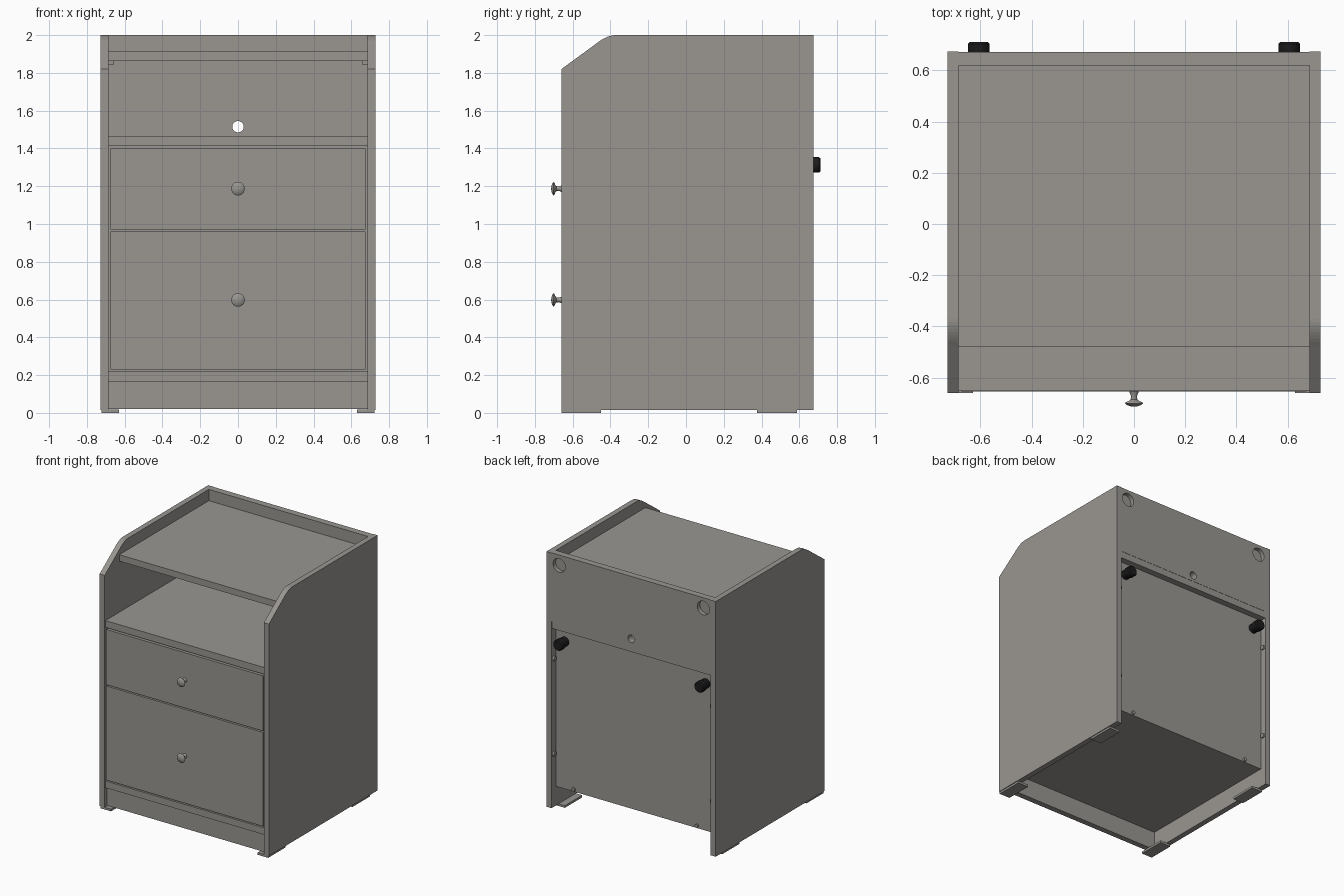
import bpy, bmesh, math
from mathutils import Matrix, Vector

if "Cube" in bpy.data.objects:
    bpy.data.objects.remove(bpy.data.objects["Cube"])


def material(name, rgb):
    m = bpy.data.materials.new(name)
    m.diffuse_color = (*rgb, 1)
    m.use_nodes = True
    m.node_tree.nodes["Principled BSDF"].inputs["Base Color"].default_value = m.diffuse_color
    return m


GREY = material("warm_grey", (0.32, 0.305, 0.285))
BLACK = material("black_rubber", (0.012, 0.012, 0.012))


def finish(name, bm, mat):
    bmesh.ops.recalc_face_normals(bm, faces=bm.faces)
    me = bpy.data.meshes.new(name)
    bm.to_mesh(me)
    bm.free()
    me.materials.append(mat)
    ob = bpy.data.objects.new(name, me)
    bpy.context.collection.objects.link(ob)
    return ob


def add_box(bm, x, y, z):
    size = Matrix.Diagonal((x[1] - x[0], y[1] - y[0], z[1] - z[0], 1))
    mid = Vector((sum(x) / 2, sum(y) / 2, sum(z) / 2))
    bmesh.ops.create_cube(bm, size=1, matrix=Matrix.Translation(mid) @ size)


def box(name, x, y, z, mat=GREY):
    bm = bmesh.new()
    add_box(bm, x, y, z)
    return finish(name, bm, mat)


def add_cylinder(bm, centre, r, depth, axis='Y', sides=32):
    rot = Matrix.Rotation(math.pi / 2, 4, 'X' if axis == 'Y' else 'Y')
    bmesh.ops.create_cone(bm, cap_ends=True, segments=sides, radius1=r, radius2=r,
                          depth=depth, matrix=Matrix.Translation(centre) @ rot)


def extrude_x(name, outline, x0, x1):
    bm = bmesh.new()
    face = bm.faces.new([bm.verts.new((x0, y, z)) for y, z in outline])
    new = bmesh.ops.extrude_face_region(bm, geom=[face])["geom"]
    bmesh.ops.translate(bm, vec=(x1 - x0, 0, 0),
                        verts=[v for v in new if isinstance(v, bmesh.types.BMVert)])
    return finish(name, bm, GREY)


def lathe_y(name, profile, centre, mat, steps=24):
    bm = bmesh.new()
    verts = [bm.verts.new((r, y, 0)) for r, y in profile]
    edges = [bm.edges.new(p) for p in zip(verts, verts[1:])]
    bmesh.ops.spin(bm, geom=verts + edges, axis=(0, 1, 0), cent=(0, 0, 0),
                   angle=math.tau, steps=steps)
    bmesh.ops.remove_doubles(bm, verts=bm.verts, dist=0.0003)
    ob = finish(name, bm, mat)
    ob.location = centre
    for p in ob.data.polygons:
        p.use_smooth = True
    bpy.context.view_layer.objects.active = ob
    ob.select_set(True)
    bpy.ops.object.shade_smooth_by_angle(angle=math.radians(40))
    ob.select_set(False)
    return ob


# side panels: sloped front top with a rounded upper corner
IN, OUT, FRONT, BACK = 0.685, 0.728, -0.66, 0.675
p0, p1, p2 = Vector((-0.475, 1.955)), Vector((-0.42, 2.0)), Vector((-0.37, 2.0))
curve = [(1 - t) ** 2 * p0 + 2 * t * (1 - t) * p1 + t * t * p2
         for t in (i / 8 for i in range(9))]
outline = [(FRONT, 0.016), (BACK, 0.016), (BACK, 2.0)]
outline += [tuple(p) for p in reversed(curve)] + [(FRONT, 1.82)]
for side, s in (("left", -1), ("right", 1)):
    extrude_x(side + "_side_panel", outline, s * IN, s * OUT)
    # feet
    for end, y in (("front", (FRONT, -0.45)), ("rear", (0.375, 0.588))):
        box(f"{side}_{end}_foot", sorted((s * 0.63, s * 0.722)), y, (0, 0.017))
    # rear wall bumpers
    lathe_y(side + "_wall_bumper",
            [(0, 0.712), (0.035, 0.712), (0.042, 0.704), (0.042, 0.665),
             (0.036, 0.655), (0.036, 0.615)], (s * 0.607, 0, 1.313), BLACK, 14)
    # small fixings on the inner rear edges and along the bottom panel
    bm = bmesh.new()
    for z in (1.17, 0.43):
        add_cylinder(bm, (s * 0.679, 0.648, z), 0.018, 0.016, 'X', 16)
    add_cylinder(bm, (s * 0.53, 0.625, 0.185), 0.014, 0.014, 'Y', 16)
    finish(side + "_fixings", bm, GREY)
    # bracket under the top shelf
    box(side + "_shelf_bracket", sorted((s * 0.66, s * IN)), (0.55, 0.6), (1.842, 1.862))

# horizontal boards
W = (-IN, IN)
box("top_shelf", W, (-0.48, 0.62), (1.862, 1.912))
box("open_shelf", W, (-0.65, 0.67), (1.412, 1.465))
box("bottom_panel", W, (-0.65, 0.62), (0.165, 0.218))
box("plinth", W, (-0.63, -0.585), (0.02, 0.165))
box("lower_back_panel", W, (0.598, 0.62), (0.165, 1.412))

# upper back panel with cable hole and two blind corner holes
back = box("upper_back_panel", W, (0.62, 0.672), (1.465, 2.0))
bm = bmesh.new()
add_cylinder(bm, (0, 0.645, 1.515), 0.03, 0.2)
for s in (-1, 1):
    add_cylinder(bm, (s * 0.62, 0.69, 1.92), 0.053, 0.1)
cutter = finish("hole_cutter", bm, GREY)
cutter.hide_render = True
cutter.display_type = 'WIRE'
mod = back.modifiers.new("holes", 'BOOLEAN')
mod.operation, mod.solver, mod.object = 'DIFFERENCE', 'EXACT', cutter
bpy.context.view_layer.objects.active = back
bpy.ops.object.modifier_apply(modifier=mod.name)
bpy.data.objects.remove(cutter)

# drawers: front, open tray behind it, round knob
KNOB = [(0, -0.714), (0.014, -0.7125), (0.027, -0.708), (0.036, -0.701), (0.033, -0.697),
        (0.02, -0.692), (0.013, -0.686), (0.012, -0.672), (0.019, -0.654), (0, -0.654)]
for name, z0, z1, knob_z in (("upper", 0.971, 1.401, 1.187), ("lower", 0.23, 0.961, 0.598)):
    box(name + "_drawer_front", (-0.675, 0.675), (-0.655, -0.61), (z0, z1))
    bm = bmesh.new()
    t0, t1 = z0 + 0.03, z1 - 0.08
    add_box(bm, (-0.64, 0.64), (-0.61, 0.56), (t0, t0 + 0.02))
    add_box(bm, (-0.64, 0.64), (0.54, 0.56), (t0 + 0.02, t1))
    for s in (-1, 1):
        add_box(bm, sorted((s * 0.62, s * 0.64)), (-0.61, 0.54), (t0 + 0.02, t1))
    finish(name + "_drawer_tray", bm, GREY)
    lathe_y(name + "_drawer_knob", KNOB, (0, 0, knob_z), GREY)
